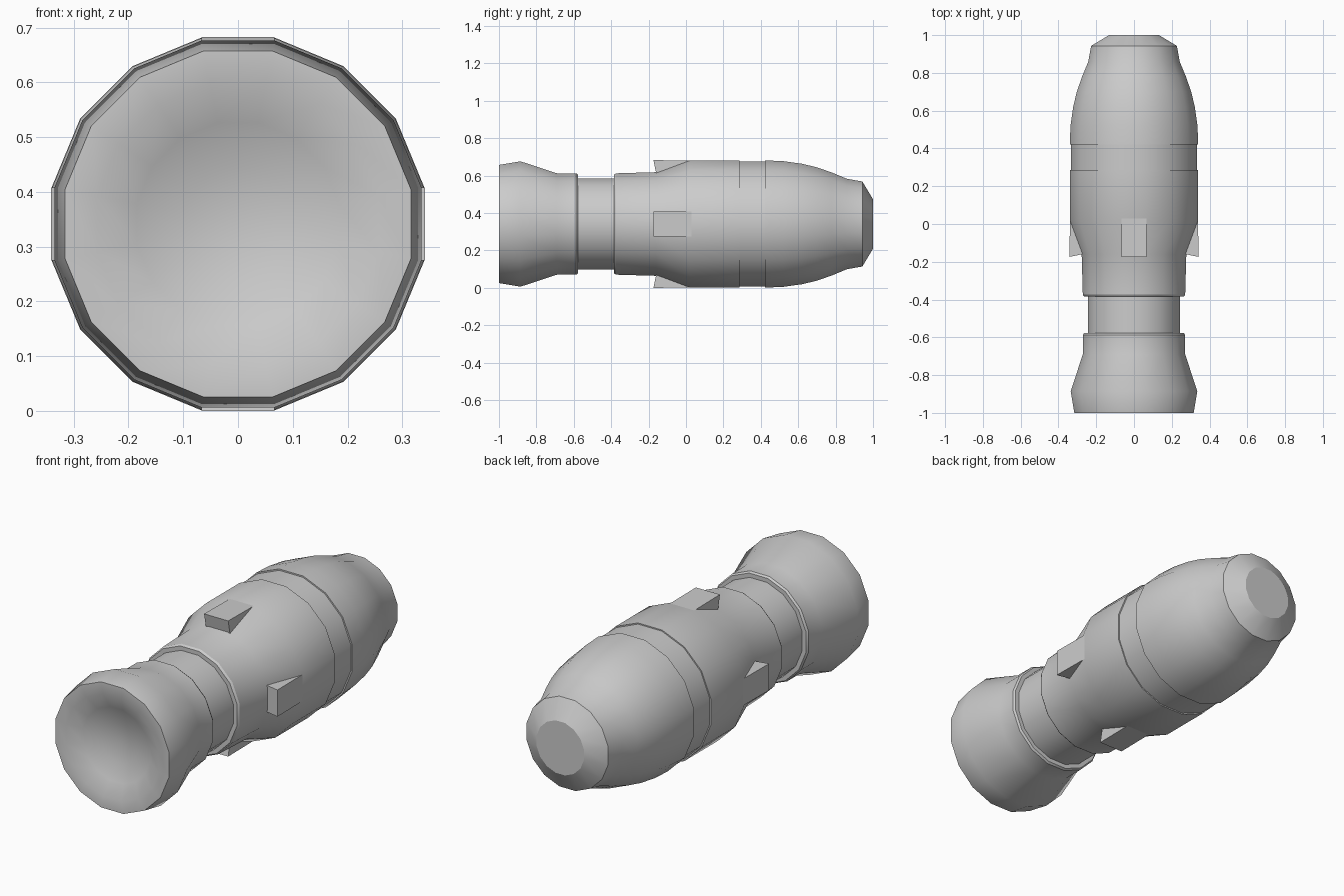
import bpy, bmesh, math

if "Cube" in bpy.data.objects:
    bpy.data.objects.remove(bpy.data.objects["Cube"])

SIDES = 16
CZ = 0.3415
HALF = math.pi / SIDES


def finish(name, bm, angle=30):
    bmesh.ops.recalc_face_normals(bm, faces=bm.faces)
    mesh = bpy.data.meshes.new(name)
    bm.to_mesh(mesh)
    bm.free()
    ob = bpy.data.objects.new(name, mesh)
    bpy.context.collection.objects.link(ob)
    bpy.ops.object.select_all(action='DESELECT')
    ob.select_set(True)
    bpy.context.view_layer.objects.active = ob
    bpy.ops.object.shade_smooth_by_angle(angle=math.radians(angle))
    return ob


def lathe(name, profile):
    """Turn (y, flat-to-centre radius) points around the y axis."""
    bm = bmesh.new()
    rings = []
    for y, a in profile:
        if a == 0:
            rings.append([bm.verts.new((0, y, CZ))] * SIDES)
            continue
        r = a / math.cos(HALF)
        angles = [HALF + 2 * HALF * i for i in range(SIDES)]
        rings.append([bm.verts.new((r * math.sin(t), y, CZ + r * math.cos(t))) for t in angles])
    for p, q in zip(rings, rings[1:]):
        for i in range(SIDES):
            j = (i + 1) % SIDES
            bm.faces.new(list(dict.fromkeys((p[i], p[j], q[j], q[i]))))
    bm.faces.new(rings[-1])
    return finish(name, bm)


# Main body: dished rear bell, grooved neck, swelling barrel, recessed band, blunt nose
lathe("body", [
    (-0.925, 0), (-0.94, 0.10), (-0.965, 0.185), (-1.0, 0.257),
    (-1.0, 0.316), (-0.885, 0.335), (-0.69, 0.271), (-0.587, 0.271),
    (-0.577, 0.264), (-0.577, 0.243), (-0.384, 0.243), (-0.384, 0.264),
    (-0.374, 0.271), (-0.16, 0.277), (0.02, 0.339), (0.287, 0.339),
    (0.287, 0.333), (0.422, 0.333), (0.422, 0.340), (0.52, 0.336),
    (0.62, 0.322), (0.70, 0.303), (0.78, 0.275), (0.86, 0.242),
    (0.943, 0.227), (1.0, 0.132)])

# Four wedge fins where the barrel tapers to the neck
fin_profile = [(-0.174, 0.3415), (0.03, 0.339), (0.03, 0.25), (-0.155, 0.25)]
for k, label in enumerate(("top", "right", "bottom", "left")):
    t = k * math.pi / 2
    c, s = math.cos(t), math.sin(t)
    bm = bmesh.new()
    sides = []
    for w in (-0.067, 0.067):
        sides.append([bm.verts.new((w * c + h * s, y, CZ - w * s + h * c)) for y, h in fin_profile])
    bm.faces.new(sides[0])
    bm.faces.new(sides[1])
    for i in range(4):
        j = (i + 1) % 4
        bm.faces.new((sides[0][i], sides[0][j], sides[1][j], sides[1][i]))
    finish("fin_" + label, bm)
